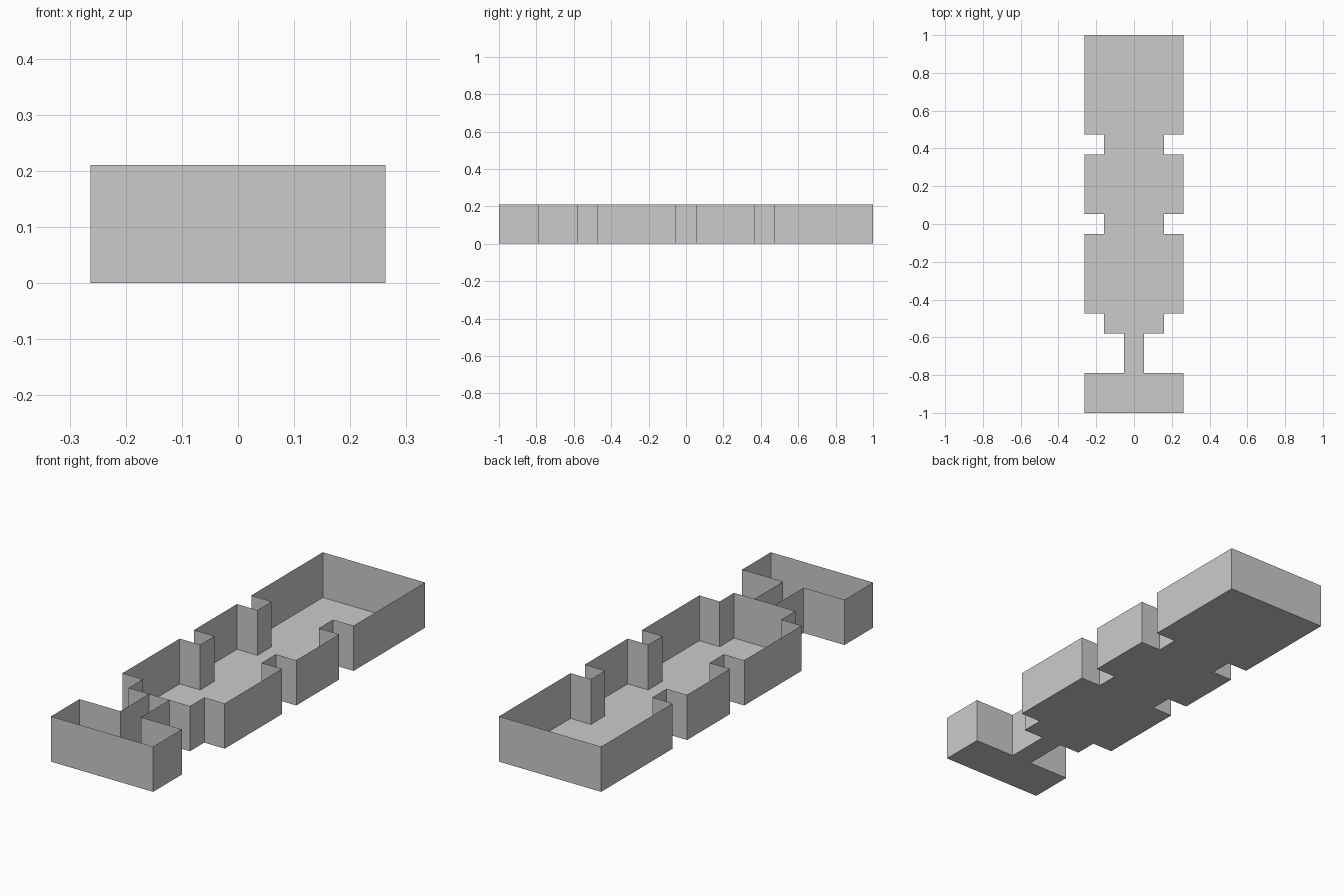
import bpy
import bmesh

if "Cube" in bpy.data.objects:
    bpy.data.objects.remove(bpy.data.objects["Cube"])

U = 2 / 19          # floor-plan module
HEIGHT = 2 * U

# Right half of the floor plan, front to back: (half width, distance from front)
HALF_PLAN = [(2.5, 0), (2.5, 2), (0.5, 2), (0.5, 4), (1.5, 4), (1.5, 5),
             (2.5, 5), (2.5, 9), (1.5, 9), (1.5, 10), (2.5, 10), (2.5, 13),
             (1.5, 13), (1.5, 14), (2.5, 14), (2.5, 19)]
right = [(x * U, y * U - 1) for x, y in HALF_PLAN]
OUTLINE = right + [(-x, y) for x, y in reversed(right)]


def add_object(name, bm):
    mesh = bpy.data.meshes.new(name)
    bm.to_mesh(mesh)
    bm.free()
    obj = bpy.data.objects.new(name, mesh)
    bpy.context.collection.objects.link(obj)
    return obj


def wall_strip(name, points, closed):
    """Thin upright wall sheet following a plan path."""
    bm = bmesh.new()
    verts = [bm.verts.new((x, y, 0)) for x, y in points]
    pairs = list(zip(verts, verts[1:]))
    if closed:
        pairs.append((verts[-1], verts[0]))
    edges = [bm.edges.new(p) for p in pairs]
    out = bmesh.ops.extrude_edge_only(bm, edges=edges)
    top = [g for g in out["geom"] if isinstance(g, bmesh.types.BMVert)]
    bmesh.ops.translate(bm, verts=top, vec=(0, 0, HEIGHT))
    bmesh.ops.recalc_face_normals(bm, faces=bm.faces)
    return add_object(name, bm)


# Floor slab sheet
bm = bmesh.new()
bm.faces.new([bm.verts.new((x, y, 0)) for x, y in OUTLINE])
add_object("floor", bm)

# Outer walls around every room and the corridor
wall_strip("outer_walls", OUTLINE, True)

# Wall closing the corridor off from the main hall
corridor_end = 4 * U - 1
wall_strip("corridor_end_wall",
           [(-0.5 * U, corridor_end), (0.5 * U, corridor_end)], False)
